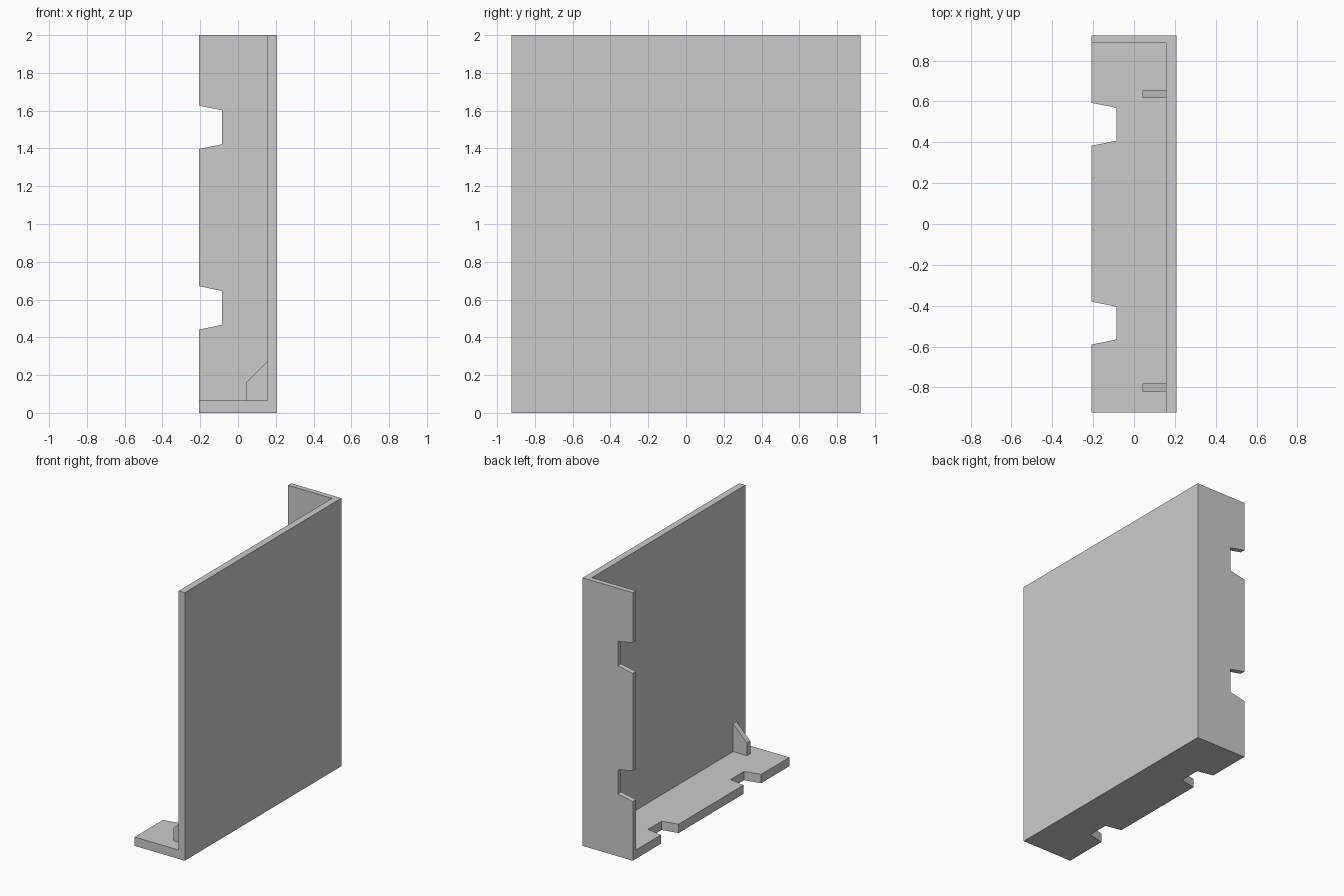
import bpy
import bmesh
from mathutils import Vector

cube = bpy.data.objects.get("Cube")
if cube:
    bpy.data.objects.remove(cube, do_unlink=True)

X, Y, H = 0.207, 0.923, 2.0            # outer half width, half depth, height
PANEL_X, WALL_Y, FLOOR_Z = 0.157, 0.885, 0.066   # inner faces
NOTCH_X = -0.085                       # bottom of the notches

grey = bpy.data.materials.new("plain_grey")
grey.use_nodes = True
colour = (0.6, 0.6, 0.6, 1)
grey.diffuse_color = colour
grey.node_tree.nodes["Principled BSDF"].inputs["Base Color"].default_value = colour


def prism(name, profile, sweep):
    """Solid made by sweeping a flat profile along a vector."""
    bm = bmesh.new()
    face = bm.faces.new([bm.verts.new(p) for p in profile])
    grown = bmesh.ops.extrude_face_region(bm, geom=[face])["geom"]
    verts = [v for v in grown if isinstance(v, bmesh.types.BMVert)]
    bmesh.ops.translate(bm, verts=verts, vec=Vector(sweep))
    bmesh.ops.recalc_face_normals(bm, faces=bm.faces)
    mesh = bpy.data.meshes.new(name)
    bm.to_mesh(mesh)
    bm.free()
    mesh.materials.append(grey)
    obj = bpy.data.objects.new(name, mesh)
    bpy.context.collection.objects.link(obj)
    return obj


def box(name, low, high):
    (x0, y0, z0), (x1, y1, z1) = low, high
    base = [(x0, y0, z0), (x1, y0, z0), (x1, y1, z0), (x0, y1, z0)]
    return prism(name, base, (0, 0, z1 - z0))


def cut(target, cutter):
    """Subtract a cutter from the target and discard it."""
    cutter.hide_render = True
    mod = target.modifiers.new("cut", "BOOLEAN")
    mod.operation, mod.solver, mod.object = "DIFFERENCE", "EXACT", cutter
    bpy.context.view_layer.objects.active = target
    bpy.ops.object.modifier_apply(modifier=mod.name)
    bpy.data.objects.remove(cutter, do_unlink=True)


def notch_outline(centre, half, flare=0.025):
    """Flared notch as (x, along) pairs, running past the outer edge."""
    outer = -2 * X - NOTCH_X
    wide = half + 2 * flare
    return [(outer, centre - wide), (NOTCH_X, centre - half),
            (NOTCH_X, centre + half), (outer, centre + wide)]


# Corner shell: side panel, back wall and floor in one piece
shell = box("corner_shell", (-X, -Y, 0), (X, Y, H))
cut(shell, box("cavity", (-1, -2, FLOOR_Z), (PANEL_X, WALL_Y, 3)))

# Notches in the back wall
for z in (0.556, 1.512):
    outline = [(x, WALL_Y - 0.1, a) for x, a in notch_outline(z, 0.09)]
    cut(shell, prism("wall_notch", outline, (0, 0.3, 0)))

# Notches in the floor
for y in (-0.485, 0.488):
    outline = [(x, a, -0.1) for x, a in notch_outline(y, 0.08)]
    cut(shell, prism("floor_notch", outline, (0, 0, 0.3)))

# Gussets bracing the panel against the floor
for name, y in (("front_gusset", -0.82), ("back_gusset", 0.616)):
    side = [(0.042, y, FLOOR_Z), (PANEL_X, y, FLOOR_Z),
            (PANEL_X, y, 0.275), (0.042, y, 0.16)]
    prism(name, side, (0, 0.04, 0))
